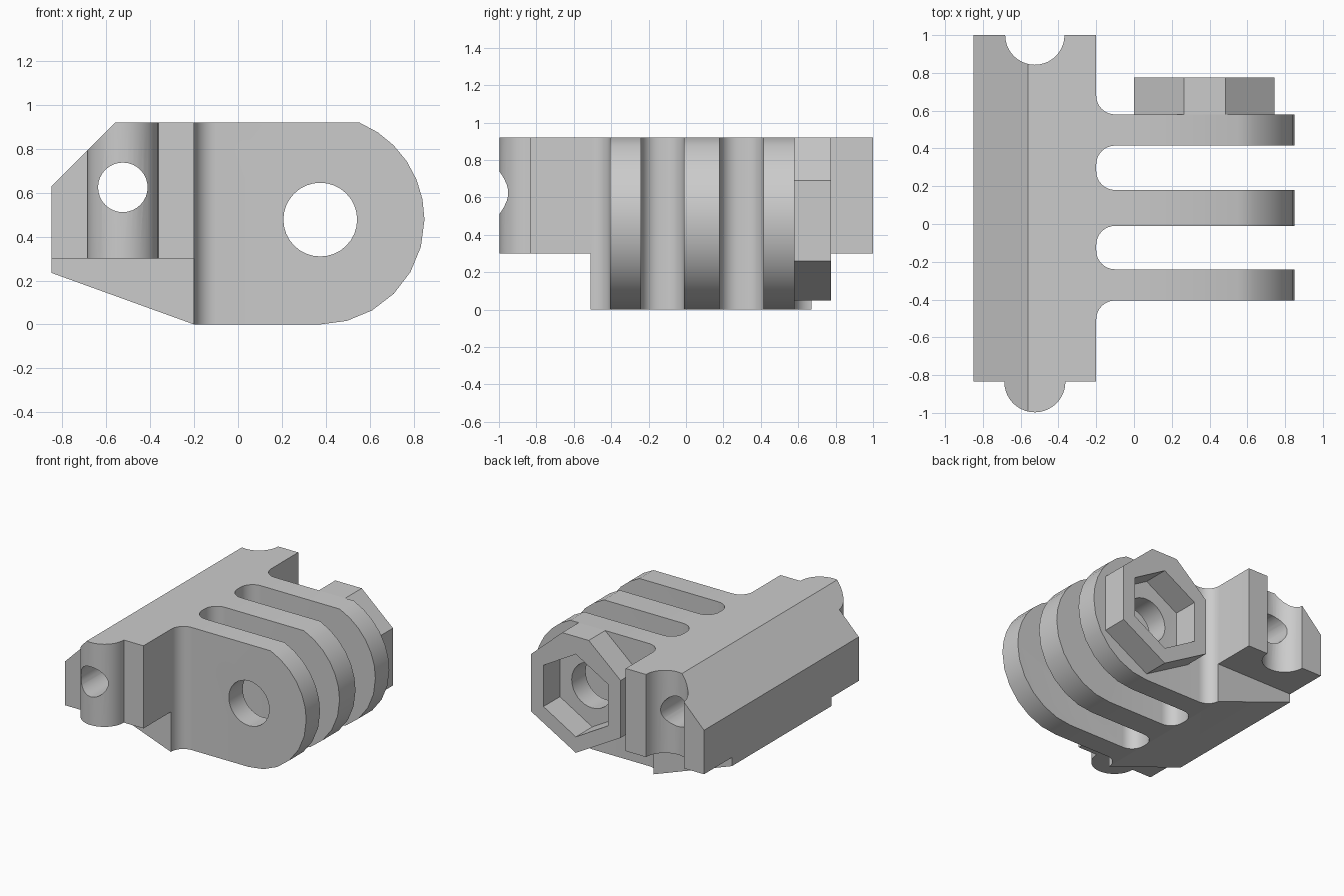
import bpy, bmesh
from math import sin, cos, asin, degrees, radians
from mathutils import Vector

cube = bpy.data.objects.get("Cube")
if cube:
    bpy.data.objects.remove(cube, do_unlink=True)

# One plain grey plastic
grey = bpy.data.materials.new("light_grey")
grey.use_nodes = True
COLOR = (0.6, 0.6, 0.6, 1)
grey.diffuse_color = COLOR
grey.node_tree.nodes["Principled BSDF"].inputs["Base Color"].default_value = COLOR


def arc(cx, cy, r, start, end, steps=8):
    """Points on an arc, angles in degrees."""
    angles = [radians(start + (end - start) * i / steps) for i in range(steps + 1)]
    return [(cx + r * cos(a), cy + r * sin(a)) for a in angles]


def prism(name, outline, low, high, axis="z"):
    """Extrude an outline along z (outline in x, y) or y (outline in x, z)."""
    bm = bmesh.new()
    if axis == "z":
        verts = [bm.verts.new((u, v, low)) for u, v in outline]
        step = Vector((0, 0, high - low))
    else:
        verts = [bm.verts.new((u, low, v)) for u, v in outline]
        step = Vector((0, high - low, 0))
    base = bm.faces.new(verts)
    new = bmesh.ops.extrude_face_region(bm, geom=[base], use_keep_orig=True)["geom"]
    bmesh.ops.translate(bm, vec=step,
                        verts=[g for g in new if isinstance(g, bmesh.types.BMVert)])
    bmesh.ops.recalc_face_normals(bm, faces=bm.faces)
    mesh = bpy.data.meshes.new(name)
    bm.to_mesh(mesh)
    bm.free()
    mesh.materials.append(grey)
    obj = bpy.data.objects.new(name, mesh)
    bpy.context.collection.objects.link(obj)
    return obj


def combine(obj, cutter, operation="DIFFERENCE"):
    """Apply a boolean and discard the cutter."""
    mod = obj.modifiers.new("cut", "BOOLEAN")
    mod.operation, mod.object, mod.solver = operation, cutter, "EXACT"
    bpy.context.view_layer.objects.active = obj
    bpy.ops.object.modifier_apply(modifier=mod.name)
    bpy.data.objects.remove(cutter, do_unlink=True)


def finish(obj):
    bpy.ops.object.select_all(action="DESELECT")
    obj.select_set(True)
    bpy.context.view_layer.objects.active = obj
    bpy.ops.object.shade_smooth_by_angle(angle=radians(30))


TOP = 0.92
RAIL_X, TIP_X = -0.2, 0.9          # rail face and overlong finger ends
PEG_X, PEG_R = -0.525, 0.162       # end peg and matching socket
FRONT, BACK = -0.835, 1.0
PIVOT_X, PIVOT_Z, TIP_R = 0.372, 0.478, 0.478
FILLET = 0.1
ROOT = RAIL_X + FILLET
FINGERS = [(-0.405, -0.24), (-0.01, 0.18), (0.415, 0.58)]

# Plan outline: rail with peg and socket, fingers with rounded roots
plan = [(-0.9, FRONT)] + arc(PEG_X, FRONT, PEG_R, 180, 360, 20) + [(RAIL_X, FRONT)]
for near, far in FINGERS:
    plan += arc(ROOT, near - FILLET, FILLET, 180, 90)
    plan += [(TIP_X, near), (TIP_X, far)]
    plan += arc(ROOT, far + FILLET, FILLET, 270, 180)
plan += [(RAIL_X, BACK)] + arc(PEG_X, BACK, PEG_R - 0.005, 0, -180, 20) + [(-0.9, BACK)]
bracket = prism("hinge_bracket", plan, -0.1, 1.1)

# Side profile: chamfered rail and rounded finger tips
top_angle = degrees(asin((TOP - PIVOT_Z) / TIP_R))
side = [(-0.85, 0.235), (RAIL_X, 0)]
side += arc(PIVOT_X, PIVOT_Z, TIP_R, -90, 0, 6)
side += arc(PIVOT_X, PIVOT_Z, TIP_R, 0, top_angle, 6)[1:]
side += [(-0.56, TOP), (-0.85, 0.63)]
combine(bracket, prism("side_profile", side, -1.2, 1.2, "y"), "INTERSECT")

# Raised undersides at both rail ends
for low, high in ((-1.2, -0.51), (0.67, 1.2)):
    under = [(-1, -0.2), (0.1, -0.2), (0.1, 0.3), (-1, 0.3)]
    combine(bracket, prism("underside_cutter", under, low, high, "y"))

# Pin holes through the rail and the fingers
for x, z, r in ((PEG_X, 0.625, 0.113), (PIVOT_X + 0.003, PIVOT_Z, 0.168)):
    hole = arc(x, z, r, 0, 360, 32)[:-1]
    combine(bracket, prism("hole_cutter", hole, -1.2, 1.2, "y"))
finish(bracket)

# Nut holder on the back finger with a hexagonal pocket
holder_outline = [(0, 0.26), (PIVOT_X, 0.048), (0.744, 0.26), (0.744, 0.69),
                  (0.485, TOP), (0.265, TOP), (0, 0.69)]
holder = prism("nut_holder", holder_outline, 0.58, 0.775, "y")
pocket = arc(PIVOT_X, PIVOT_Z, 0.31, 30, 390, 6)[:-1]
combine(holder, prism("pocket_cutter", pocket, 0.5, 0.9, "y"))
finish(holder)
